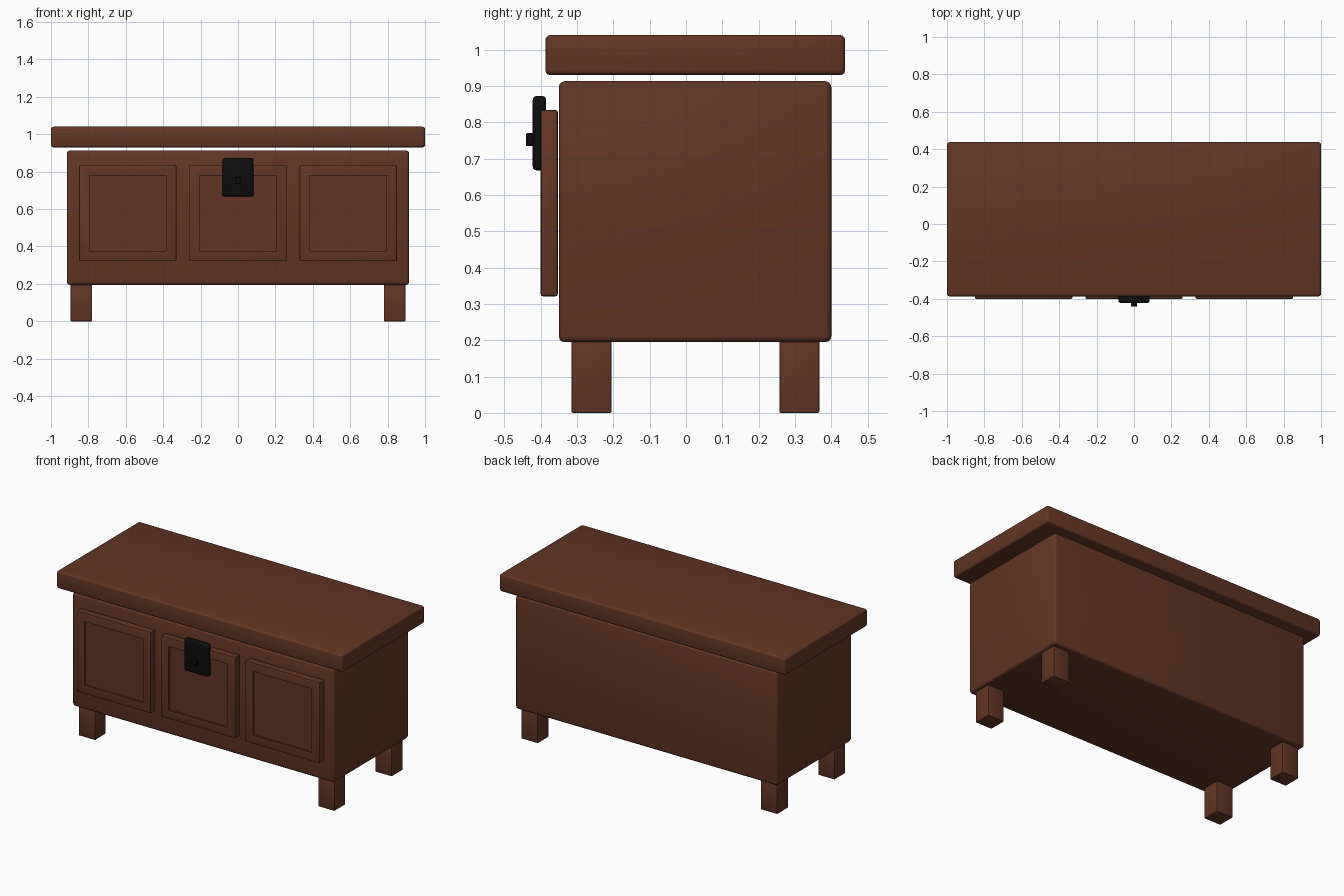
import bpy
import bmesh
import math

if "Cube" in bpy.data.objects:
    bpy.data.objects.remove(bpy.data.objects["Cube"], do_unlink=True)


def make_material(name, color, roughness):
    mat = bpy.data.materials.new(name)
    mat.use_nodes = True
    mat.diffuse_color = color
    shader = mat.node_tree.nodes["Principled BSDF"]
    shader.inputs["Base Color"].default_value = color
    shader.inputs["Roughness"].default_value = roughness
    return mat


wood = make_material("brown wood", (0.125, 0.036, 0.017, 1), 0.7)
iron = make_material("black iron", (0.004, 0.004, 0.004, 1), 0.5)


def box(name, xs, ys, zs, mat, bevel, segments=3, recess=None):
    """Bevelled box between limits; recess = (border, depth) sinks the front face."""
    bm = bmesh.new()
    bmesh.ops.create_cube(bm, size=1)
    for v in bm.verts:
        v.co = [lim[0] if c < 0 else lim[1] for c, lim in zip(v.co, (xs, ys, zs))]
    bm.normal_update()
    front = min(bm.faces, key=lambda f: f.calc_center_median().y)
    outer_edges = list(bm.edges)
    if recess:
        border, depth = recess
        bmesh.ops.inset_region(bm, faces=[front], thickness=border)
        wall = bmesh.ops.extrude_discrete_faces(bm, faces=[front])
        for v in wall["faces"][0].verts:
            v.co.y += depth
    bmesh.ops.bevel(bm, geom=outer_edges, offset=bevel, segments=segments,
                    profile=0.5, affect='EDGES', clamp_overlap=True)
    bmesh.ops.recalc_face_normals(bm, faces=bm.faces)
    mesh = bpy.data.meshes.new(name)
    bm.to_mesh(mesh)
    bm.free()
    mesh.materials.append(mat)
    obj = bpy.data.objects.new(name, mesh)
    bpy.context.collection.objects.link(obj)
    bpy.ops.object.select_all(action='DESELECT')
    obj.select_set(True)
    bpy.context.view_layer.objects.active = obj
    bpy.ops.object.shade_smooth_by_angle(angle=math.radians(35))
    return obj


# Chest body and overhanging lid
box("chest_body", (-0.915, 0.915), (-0.35, 0.40), (0.195, 0.913), wood, 0.016)
box("lid", (-1, 1), (-0.387, 0.438), (0.93, 1.04), wood, 0.013)

# Four square legs
for side, sx in (("left", 1), ("right", -1)):
    for end, y in (("front", -0.26), ("back", 0.312)):
        xs = sorted((sx * 0.78, sx * 0.895))
        box(f"{end}_{side}_leg", xs, (y - 0.055, y + 0.055), (0, 0.21), wood, 0.004, 2)

# Three front panels with sunken centres
for label, x in (("right", -0.59), ("centre", 0), ("left", 0.59)):
    box(f"{label}_front_panel", (x - 0.26, x + 0.26), (-0.40, -0.353),
        (0.321, 0.834), wood, 0.006, 2, recess=(0.078, 0.012))

# Lock plate and its square knob
box("lock_plate", (-0.084, 0.084), (-0.422, -0.385), (0.667, 0.873), iron, 0.012)
box("lock_knob", (-0.017, 0.017), (-0.44, -0.41), (0.735, 0.77), iron, 0.002, 1)
